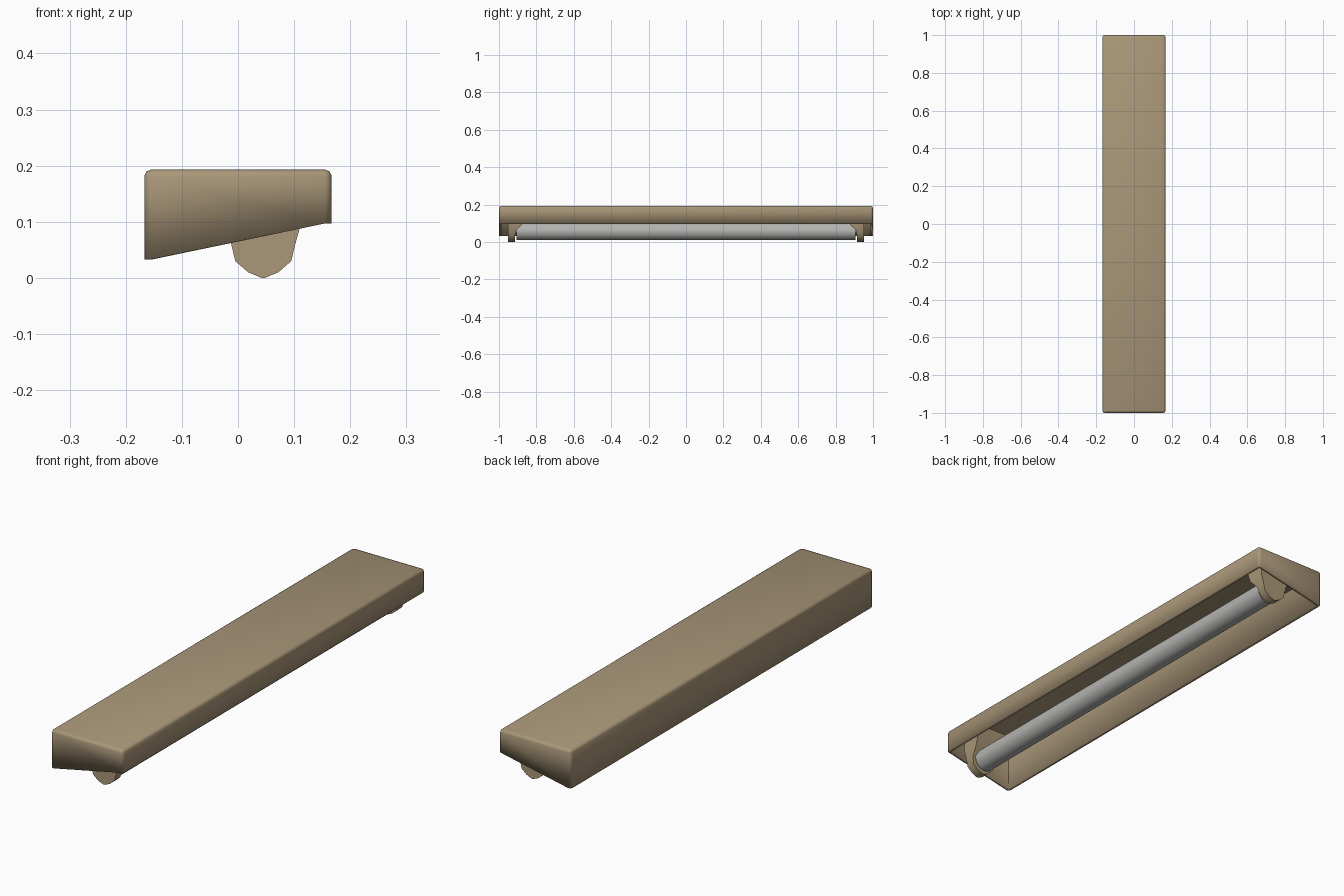
import bpy, bmesh, math

cube = bpy.data.objects.get("Cube")
if cube:
    bpy.data.objects.remove(cube)


def material(name, rgb):
    m = bpy.data.materials.new(name)
    m.use_nodes = True
    m.diffuse_color = (*rgb, 1)
    bsdf = m.node_tree.nodes["Principled BSDF"]
    bsdf.inputs["Base Color"].default_value = (*rgb, 1)
    bsdf.inputs["Roughness"].default_value = 0.6
    return m


TAN = material("tan_enamel", (0.40, 0.31, 0.19))
GREY = material("grey_glass", (0.45, 0.45, 0.44))


def finish(obj, mat, angle=35):
    obj.data.materials.append(mat)
    bpy.ops.object.select_all(action="DESELECT")
    obj.select_set(True)
    bpy.context.view_layer.objects.active = obj
    bpy.ops.object.shade_smooth_by_angle(angle=math.radians(angle))
    return obj


def from_bmesh(name, bm, mat, angle=35):
    bmesh.ops.recalc_face_normals(bm, faces=bm.faces)
    mesh = bpy.data.meshes.new(name)
    bm.to_mesh(mesh)
    bm.free()
    obj = bpy.data.objects.new(name, mesh)
    bpy.context.collection.objects.link(obj)
    return finish(obj, mat, angle)


def cylinder(name, radius, half_length, x, z, sides, mat):
    bpy.ops.mesh.primitive_cylinder_add(
        vertices=sides, radius=radius, depth=2 * half_length,
        location=(x, 0, z), rotation=(math.pi / 2, 0, 0))
    bpy.context.object.name = name
    return finish(bpy.context.object, mat)


# Housing: a box with a slanted open bottom, bevelled and given wall thickness
HALF_W, TOP, LOW, HIGH = 0.167, 0.193, 0.033, 0.097
bm = bmesh.new()
bmesh.ops.create_cube(bm, size=2)
for v in bm.verts:
    upper = v.co.z > 0
    v.co.z = TOP if upper else (HIGH if v.co.x > 0 else LOW)
    v.co.x *= HALF_W
bm.normal_update()
bottom = min(bm.faces, key=lambda f: f.normal.z)
rim = set(bottom.edges)
bmesh.ops.delete(bm, geom=[bottom], context="FACES_ONLY")
bmesh.ops.bevel(bm, geom=[e for e in bm.edges if e not in rim],
                offset=0.012, segments=2, profile=0.5, affect="EDGES")
# Level the rim at the two long walls
for v in bm.verts:
    if v.co.z < HIGH + 0.005:
        t = (v.co.x + HALF_W - 0.012) / (2 * HALF_W - 0.024)
        v.co.z = LOW + (HIGH - LOW) * min(max(t, 0), 1)
housing = from_bmesh("housing", bm, TAN, 50)
wall = housing.modifiers.new("wall", "SOLIDIFY")
wall.thickness = 0.013
wall.offset = -1
wall.use_even_offset = True

# Lamp tube and the contact rod running into both sockets
LAMP_X, LAMP_Z = 0.045, 0.057
cylinder("lamp_tube", 0.047, 0.905, LAMP_X, LAMP_Z, 32, GREY)
cylinder("lamp_contacts", 0.012, 0.925, LAMP_X, LAMP_Z, 12, GREY)

# Sockets: rows of height, half width and inner face position
rows = [(0.0, 0.003, 0.915), (0.01, 0.027, 0.915), (0.03, 0.050, 0.915),
        (0.06, 0.057, 0.910), (0.095, 0.067, 0.878), (0.182, 0.070, 0.85)]
for label, side in (("front", -1), ("back", 1)):
    bm = bmesh.new()
    loops = []
    for z, w, inner in rows:
        corners = [(-w, inner), (w, inner), (w, 0.952), (-w, 0.952)]
        loops.append([bm.verts.new((LAMP_X + x, side * y, z)) for x, y in corners])
    for a, b in zip(loops, loops[1:]):
        for i in range(4):
            j = (i + 1) % 4
            bm.faces.new((a[i], a[j], b[j], b[i]))
    bm.faces.new(loops[0])
    bm.faces.new(loops[-1])
    from_bmesh(label + "_socket", bm, TAN, 50)
